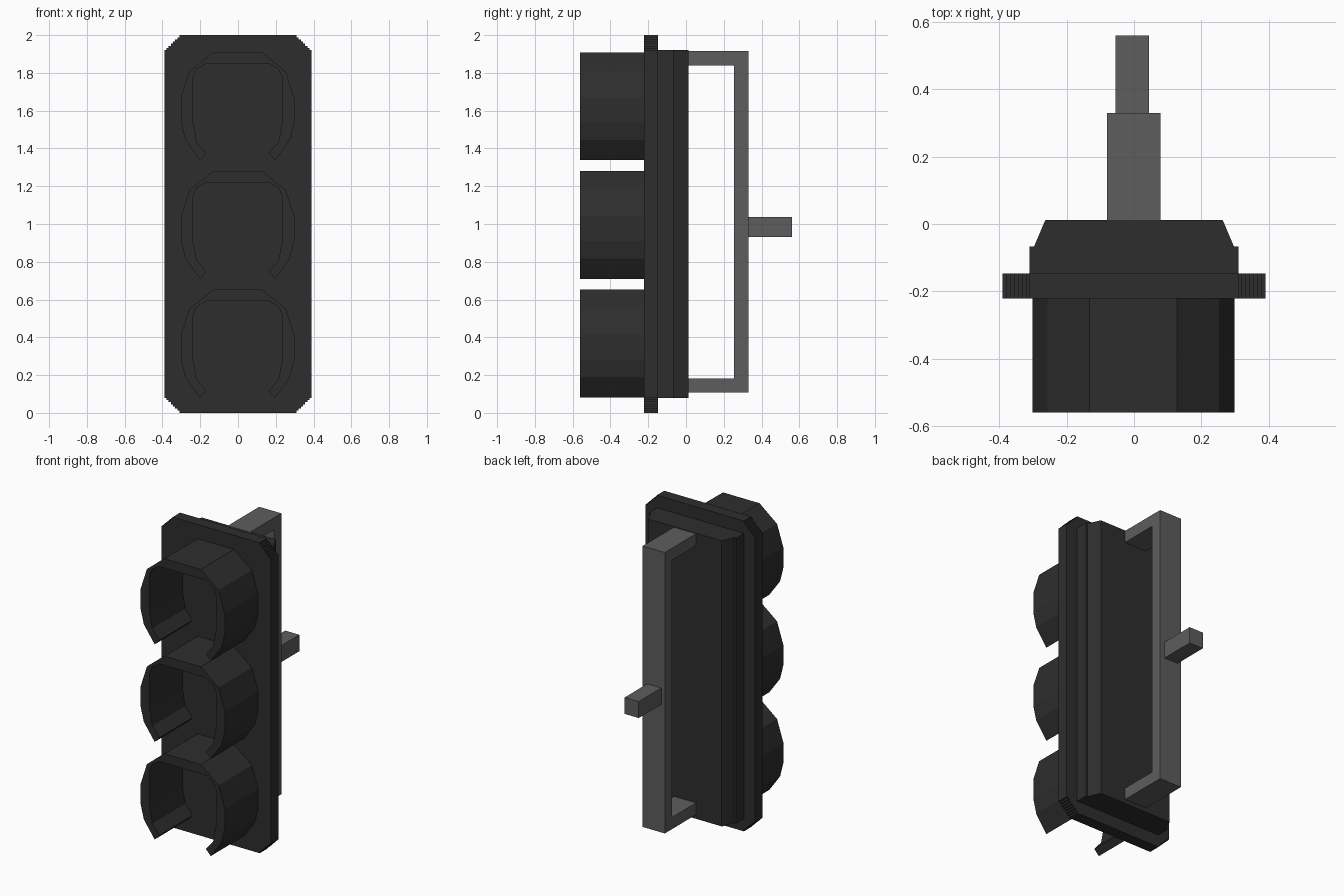
import bpy, bmesh

if "Cube" in bpy.data.objects:
    bpy.data.objects.remove(bpy.data.objects["Cube"])

def material(name, value):
    m = bpy.data.materials.new(name)
    m.diffuse_color = (value, value, value, 1)
    m.use_nodes = True
    m.node_tree.nodes["Principled BSDF"].inputs["Base Color"].default_value = m.diffuse_color
    return m

BLACK = material("charcoal_black", 0.027)
GREY = material("bracket_grey", 0.11)

def extrude(name, pts, axis, lo, hi, mat):
    """Extrude a closed profile: axis 'y' takes (x, z), 'z' takes (x, y), 'x' takes (y, z)."""
    put = {'x': lambda a, b, t: (t, a, b),
           'y': lambda a, b, t: (a, t, b),
           'z': lambda a, b, t: (a, b, t)}[axis]
    bm = bmesh.new()
    ends = [[bm.verts.new(put(a, b, t)) for a, b in pts] for t in (lo, hi)]
    bm.faces.new(ends[0])
    bm.faces.new(ends[1])
    n = len(pts)
    for i in range(n):
        j = (i + 1) % n
        bm.faces.new((ends[0][i], ends[0][j], ends[1][j], ends[1][i]))
    bmesh.ops.recalc_face_normals(bm, faces=bm.faces)
    me = bpy.data.meshes.new(name)
    bm.to_mesh(me)
    bm.free()
    me.materials.append(mat)
    ob = bpy.data.objects.new(name, me)
    bpy.context.collection.objects.link(ob)
    return ob

# Front plate with finely stepped corners
STEPS, W, CUT = 7, 0.39, 0.08
s = CUT / STEPS
corner = []
for i in range(STEPS):
    corner += [(W - i * s, 1 - CUT + i * s), (W - (i + 1) * s, 1 - CUT + i * s)]
corner.append((W - CUT, 1.0))
outline = corner + [(-x, z) for x, z in reversed(corner)]
outline += [(-x, -z) for x, z in corner] + [(x, -z) for x, z in reversed(corner)]
extrude("front_plate", [(x, z + 1) for x, z in outline], 'y', -0.222, -0.147, BLACK)

# Housing with tapered back sides
half = [(0.31, -0.147), (0.31, -0.067), (0.297, -0.067), (0.265, 0.008), (0.262, 0.012)]
extrude("housing", half + [(-x, y) for x, y in reversed(half)], 'z', 0.08, 1.92, BLACK)

# Three visor hoods, open at the bottom, each over a flat lens
outer = [(0.13, 0.285), (0.255, 0.185), (0.30, 0.045), (0.30, -0.085),
         (0.277, -0.178), (0.20, -0.286)]
inner = [(0.165, -0.25), (0.217, -0.188), (0.236, -0.085), (0.236, 0.15),
         (0.217, 0.195), (0.165, 0.225)]
mirror = lambda pts: [(-x, z) for x, z in reversed(pts)]
hood = outer + inner + mirror(inner) + mirror(outer)
lens = outer + mirror(outer)
for label, zc in (("top", 1.624), ("middle", 0.996), ("bottom", 0.367)):
    place = lambda pts: [(x - 0.002, z + zc) for x, z in pts]
    extrude(label + "_hood", place(hood), 'y', -0.56, -0.222, BLACK)
    extrude(label + "_lens", place(lens), 'y', -0.225, -0.215, BLACK)

# Mounting bracket and its stub
bracket = [(0.01, 0.107), (0.33, 0.107), (0.33, 1.917), (0.01, 1.917),
           (0.01, 1.84), (0.255, 1.84), (0.255, 0.183), (0.01, 0.183)]
extrude("bracket", bracket, 'x', -0.08, 0.078, GREY)
stub = [(-0.055, 0.932), (0.045, 0.932), (0.045, 1.038), (-0.055, 1.038)]
extrude("bracket_stub", stub, 'y', 0.33, 0.56, GREY)
